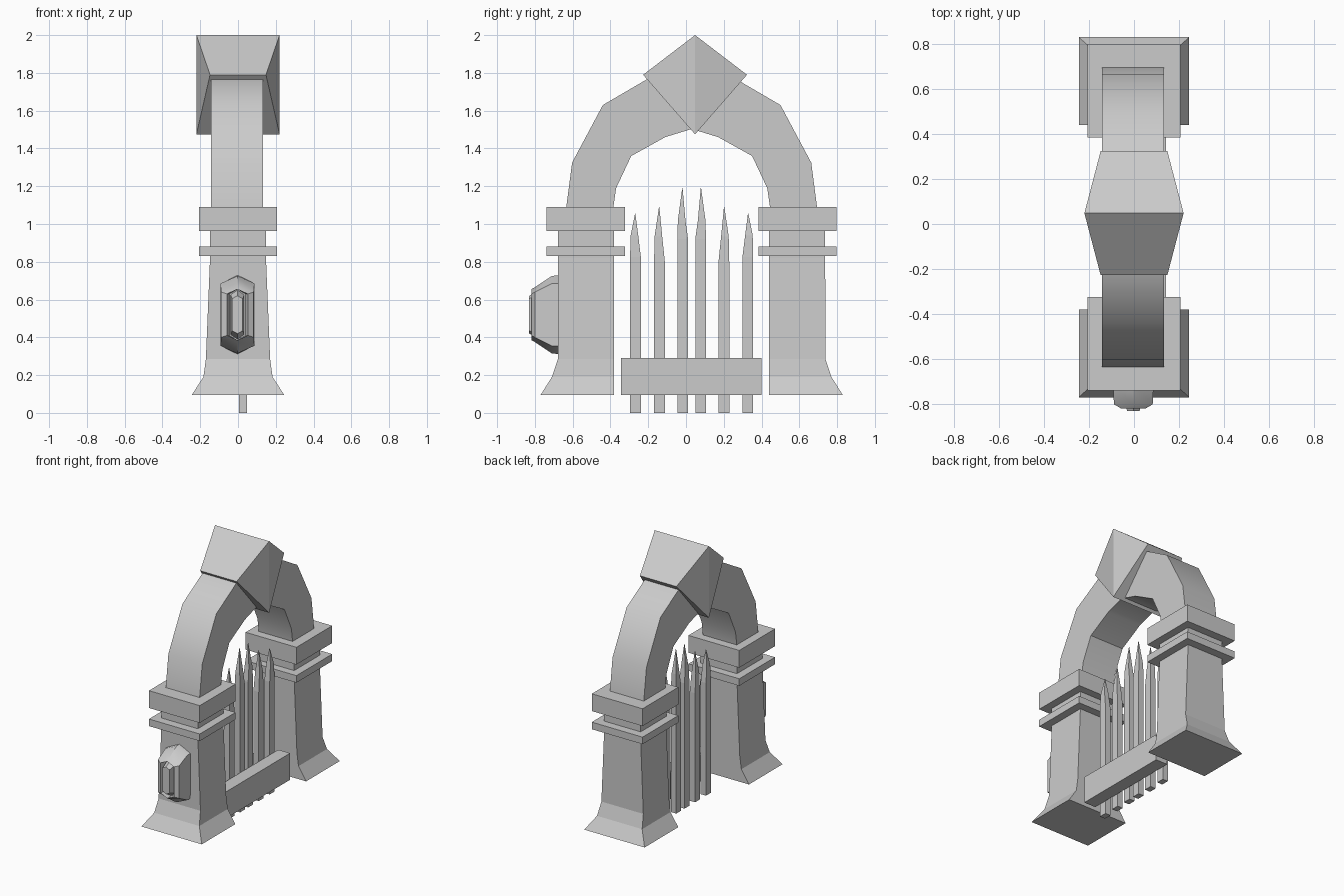
import bpy, bmesh, math
from mathutils import Vector

if "Cube" in bpy.data.objects:
    bpy.data.objects.remove(bpy.data.objects["Cube"])

C = 0.03  # y of the symmetry plane between the two pillars


def finish(name, bm, smooth=None):
    bmesh.ops.recalc_face_normals(bm, faces=bm.faces[:])
    me = bpy.data.meshes.new(name)
    bm.to_mesh(me)
    bm.free()
    ob = bpy.data.objects.new(name, me)
    bpy.context.collection.objects.link(ob)
    if smooth:
        bpy.ops.object.select_all(action='DESELECT')
        ob.select_set(True)
        bpy.context.view_layer.objects.active = ob
        bpy.ops.object.shade_smooth_by_angle(angle=math.radians(smooth))
    return ob


def loft(name, rings, smooth=None):
    """Skin a stack of equal-sized vertex rings and cap both ends."""
    bm = bmesh.new()
    vs = [[bm.verts.new(Vector(p)) for p in r] for r in rings]
    n = len(rings[0])
    for a, b in zip(vs, vs[1:]):
        for i in range(n):
            j = (i + 1) % n
            bm.faces.new((a[i], a[j], b[j], b[i]))
    bm.faces.new(vs[0])
    bm.faces.new(vs[-1])
    return finish(name, bm, smooth)


def rect(x0, x1, y0, y1, z):
    return [(x0, y0, z), (x1, y0, z), (x1, y1, z), (x0, y1, z)]


def box(name, x0, x1, y0, y1, z0, z1):
    return loft(name, [rect(x0, x1, y0, y1, z0), rect(x0, x1, y0, y1, z1)])


def side(y, s):
    return C + s * (y - C)


# Pillars: flared foot on three sides, flat inner face, two collars
for s, tag in ((1, "front"), (-1, "back")):
    prof = [(0.095, 0.245, -0.77), (0.19, 0.183, -0.71), (0.286, 0.17, -0.678),
            (0.82, 0.148, -0.677), (0.97, 0.148, -0.677)]
    loft(tag + "_pillar",
         [rect(-hx, hx, side(yo, s), side(-0.38, s), z) for z, hx, yo in prof])
    for part, z0, z1 in (("lower_collar", 0.83, 0.882), ("upper_collar", 0.963, 1.09)):
        box(tag + "_" + part, -0.206, 0.206, side(-0.738, s), side(-0.323, s), z0, z1)

# Arch: faceted band, half profile mirrored about the centre
outer = [(-0.635, 1.08), (-0.603, 1.325), (-0.44, 1.63), (-0.2, 1.77), (C, 1.82)]
inner = [(-0.386, 1.08), (-0.37, 1.19), (-0.29, 1.36), (-0.11, 1.46), (C, 1.503)]
pairs = list(zip(outer, inner))
pairs += [tuple((side(y, -1), z) for y, z in p) for p in pairs[-2::-1]]
loft("arch", [[(-0.143, *o), (0.132, *o), (0.132, *i), (-0.143, *i)] for o, i in pairs], 35)

# Keystone: diamond with ends folded outward along the vertical
diamond = [(0.048, 2.0, 0.22), (0.323, 1.79, 0.148), (0.048, 1.475, 0.22), (-0.227, 1.79, 0.148)]
bm = bmesh.new()
ends = [[bm.verts.new((sx * hx, y, z)) for y, z, hx in diamond] for sx in (-1, 1)]
for e in ends:
    bm.faces.new((e[0], e[1], e[2]))
    bm.faces.new((e[0], e[2], e[3]))
for i in range(4):
    j = (i + 1) % 4
    bm.faces.new((ends[0][i], ends[0][j], ends[1][j], ends[1][i]))
finish("keystone", bm)

# Fence pickets: lopsided spear tips, mirrored in pairs
XL, XR, XM = 0.005, 0.048, 0.0265
for k, (yl, zs, zm, zt) in enumerate([(-0.296, 0.826, 0.94, 1.055),
                                      (-0.169, 0.80, 0.935, 1.09),
                                      (-0.046, 0.92, 1.02, 1.19)]):
    yr = yl + 0.057
    yt = yl + 0.027
    for s, tag in ((1, "front"), (-1, "back")):
        rows = [(0, yl, yr, XL, XR), (zs, yl, yr, XL, XR),
                (zm, yl + 0.003, yr - 0.014, XL + 0.004, XR - 0.004),
                (zt, yt - 0.001, yt + 0.001, XM - 0.001, XM + 0.001)]
        loft(f"{tag}_picket_{k + 1}",
             [rect(x0, x1, side(a, s), side(b, s), z) for z, a, b, x0, x1 in rows])

# Fence rail
box("fence_rail", 0.048, 0.143, -0.345, 0.40, 0.095, 0.29)

# Lamp on the outer face of the front pillar: stacked hexagonal rings
lamp = [(0.09, 0.165, 0.21, -0.66), (0.09, 0.165, 0.205, -0.71), (0.086, 0.12, 0.145, -0.80),
        (0.055, 0.11, 0.135, -0.818), (0.042, 0.11, 0.135, -0.775),
        (0.036, 0.105, 0.13, -0.775), (0.028, 0.085, 0.1, -0.83)]
ZC, XC = 0.52, -0.003
loft("wall_lamp", [[(XC, y, ZC + t), (XC + w, y, ZC + h), (XC + w, y, ZC - h),
                    (XC, y, ZC - t), (XC - w, y, ZC - h), (XC - w, y, ZC + h)]
                   for w, h, t, y in lamp], 35)
